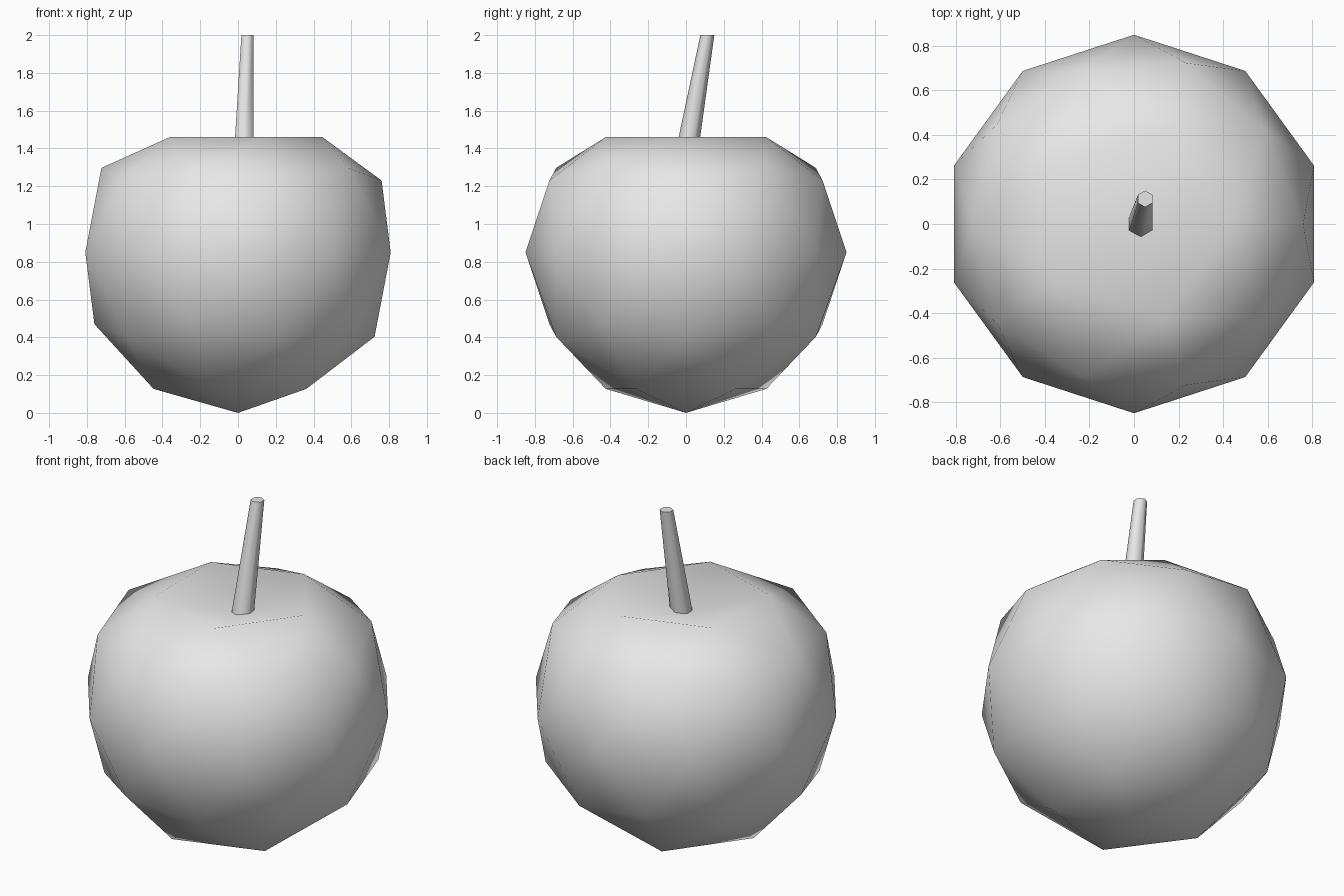
import bpy
import bmesh
import math
from mathutils import Vector

default = bpy.data.objects.get("Cube")
if default:
    bpy.data.objects.remove(default, do_unlink=True)

RADIUS = 0.85
RIM_Z = 1.46
DIMPLE_Z = 1.355

grey = bpy.data.materials.new("light grey")
grey.use_nodes = True
grey.diffuse_color = (0.8, 0.8, 0.8, 1)
grey.node_tree.nodes["Principled BSDF"].inputs["Base Color"].default_value = (0.8, 0.8, 0.8, 1)


def finish(bm, name):
    """Turn a bmesh into a named, coloured object."""
    bmesh.ops.recalc_face_normals(bm, faces=bm.faces[:])
    mesh = bpy.data.meshes.new(name)
    bm.to_mesh(mesh)
    bm.free()
    mesh.materials.append(grey)
    obj = bpy.data.objects.new(name, mesh)
    bpy.context.collection.objects.link(obj)
    mesh.shade_smooth()
    return obj


# Fruit body: low icosphere with its crown lowered and the pole pushed in
bm = bmesh.new()
bmesh.ops.create_icosphere(bm, subdivisions=2, radius=RADIUS)
bmesh.ops.translate(bm, verts=bm.verts[:], vec=(0, 0, RADIUS))
for v in bm.verts:
    if v.co.z > 1.65:
        v.co.z = DIMPLE_Z
    elif v.co.z > 1.5:
        v.co.z = RIM_Z
finish(bm, "fruit_body")

# Stem: leaning, tapered six-sided rod rooted in the dimple
bm = bmesh.new()
ends = [(Vector((0.029, -0.01, 1.3)), 0.063), (Vector((0.05, 0.113, 2.0)), 0.037)]
rings = []
for centre, radius in ends:
    ring = []
    for i in range(6):
        a = math.radians(90 + 60 * i)
        ring.append(bm.verts.new(centre + Vector((math.cos(a), math.sin(a), 0)) * radius))
    rings.append(ring)
    bm.faces.new(ring)
for i in range(6):
    j = (i + 1) % 6
    bm.faces.new((rings[0][i], rings[0][j], rings[1][j], rings[1][i]))
stem = finish(bm, "stem")
bpy.ops.object.select_all(action='DESELECT')
stem.select_set(True)
bpy.context.view_layer.objects.active = stem
bpy.ops.object.shade_smooth_by_angle(angle=math.radians(65))
